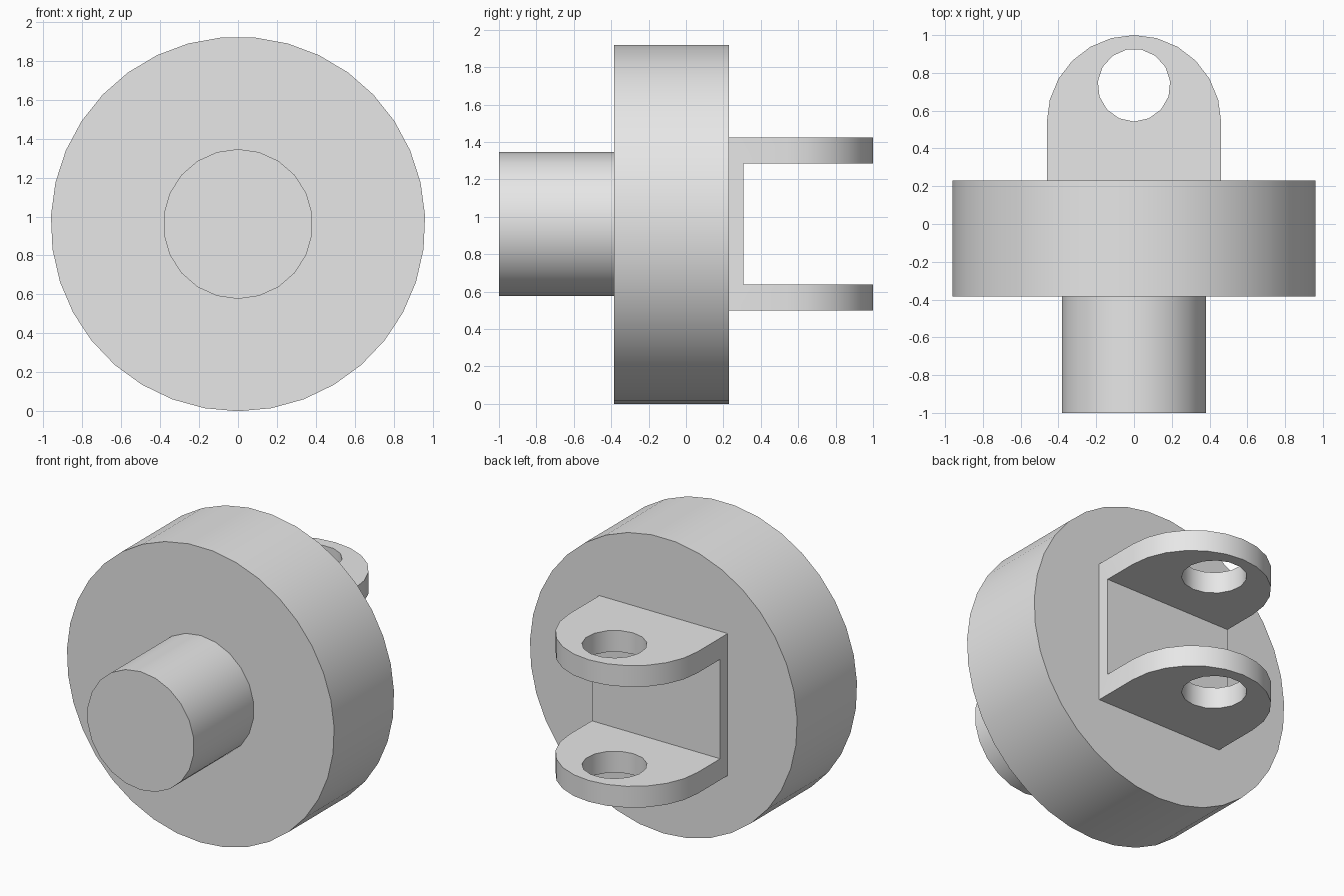
import bpy, bmesh, math
from mathutils import Vector

if "Cube" in bpy.data.objects:
    bpy.data.objects.remove(bpy.data.objects["Cube"], do_unlink=True)

U = 1 / 26            # design unit
CZ = 25 * U           # height of the shaft axis

grey = bpy.data.materials.new("light_grey")
grey.use_nodes = True
grey.diffuse_color = (0.8, 0.8, 0.8, 1)
grey.node_tree.nodes["Principled BSDF"].inputs["Base Color"].default_value = (0.8, 0.8, 0.8, 1)


def arc(radius, steps, start, sweep, centre=(0, 0), closed=True):
    count = steps if closed else steps + 1
    return [(centre[0] + radius * math.cos(start + sweep * i / steps),
             centre[1] + radius * math.sin(start + sweep * i / steps)) for i in range(count)]


def prism(name, outline, place, extrude):
    """Extrude a flat outline; place maps each 2D point into space."""
    bm = bmesh.new()
    face = bm.faces.new([bm.verts.new(place(a, b)) for a, b in outline])
    new = bmesh.ops.extrude_face_region(bm, geom=[face])["geom"]
    bmesh.ops.translate(bm, vec=Vector(extrude),
                        verts=[g for g in new if isinstance(g, bmesh.types.BMVert)])
    bmesh.ops.recalc_face_normals(bm, faces=bm.faces)
    mesh = bpy.data.meshes.new(name)
    bm.to_mesh(mesh)
    bm.free()
    mesh.materials.append(grey)
    obj = bpy.data.objects.new(name, mesh)
    bpy.context.collection.objects.link(obj)
    return obj


def activate(obj):
    bpy.ops.object.select_all(action='DESELECT')
    obj.select_set(True)
    bpy.context.view_layer.objects.active = obj


def cut(obj, cutter):
    cutter.hide_render = True
    mod = obj.modifiers.new("cut", 'BOOLEAN')
    mod.operation = 'DIFFERENCE'
    mod.solver = 'EXACT'
    mod.object = cutter
    activate(obj)
    bpy.ops.object.modifier_apply(modifier=mod.name)
    bpy.data.objects.remove(cutter, do_unlink=True)


def disc(name, radius, sides, y0, length):
    outline = arc(radius, sides, -math.pi / 2, math.tau)
    return prism(name, outline, lambda x, z: (x, y0, CZ + z), (0, length, 0))


# Shaft and flange
shaft = disc("shaft", 10 * U, 22, -1, 16 * U)
flange = disc("flange", 25 * U, 35, -10 * U, 16 * U)

# Clevis: rounded block, slotted and drilled
half = 12 * U
base = 6 * U
profile = [(-half, base), (half, base)] + arc(half, 12, 0, math.pi, (0, 1 - half), closed=False)
clevis = prism("clevis", profile, lambda x, y: (x, y, CZ - half), (0, 0, 2 * half))

gap = 8.4 * U
slot = [(8 * U, -gap), (2, -gap), (2, gap), (8 * U, gap)]
cut(clevis, prism("slot_cutter", slot, lambda y, z: (-1, y, CZ + z), (2, 0, 0)))

hole = arc(5 * U, 15, -math.pi / 2, math.tau, (0, 19.1 * U))
cut(clevis, prism("hole_cutter", hole, lambda x, y: (x, y, 0), (0, 0, 2)))

for part in (shaft, flange, clevis):
    activate(part)
    bpy.ops.object.shade_smooth_by_angle(angle=math.radians(30))
